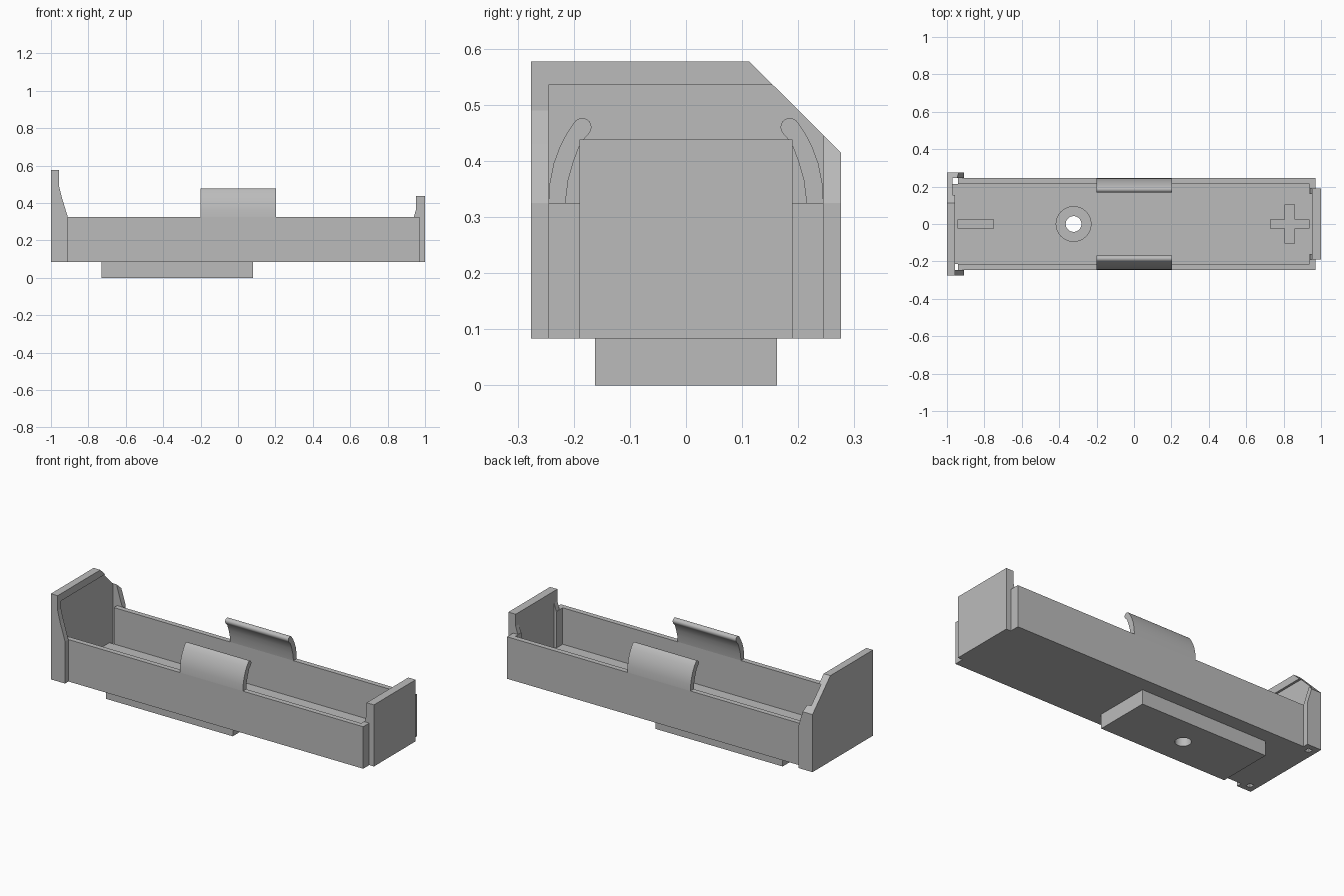
import bpy
import bmesh
import math
from mathutils import Vector

cube = bpy.data.objects.get("Cube")
if cube:
    bpy.data.objects.remove(cube, do_unlink=True)

grey = bpy.data.materials.new("plain grey")
grey.use_nodes = True
GREY = (0.5, 0.5, 0.5, 1)
grey.diffuse_color = GREY
grey.node_tree.nodes["Principled BSDF"].inputs["Base Color"].default_value = GREY

# Heights shared by several parts
BASE, FLOOR, RIM = 0.083, 0.115, 0.325


def prism(name, points, axis, lo, hi):
    """Extrude a closed profile along an axis (x: yz, y: xz, z: xy)."""
    def place(p, d):
        a, b = p
        return {"x": (d, a, b), "y": (a, d, b), "z": (a, b, d)}[axis]
    bm = bmesh.new()
    face = bm.faces.new([bm.verts.new(place(p, lo)) for p in points])
    out = bmesh.ops.extrude_face_region(bm, geom=[face])
    shift = Vector(place((0, 0), hi - lo))
    moved = [v for v in out["geom"] if isinstance(v, bmesh.types.BMVert)]
    bmesh.ops.translate(bm, verts=moved, vec=shift)
    bmesh.ops.recalc_face_normals(bm, faces=bm.faces)
    mesh = bpy.data.meshes.new(name)
    bm.to_mesh(mesh)
    bm.free()
    mesh.materials.append(grey)
    obj = bpy.data.objects.new(name, mesh)
    bpy.context.collection.objects.link(obj)
    return obj


def box(name, x, y, z):
    rect = [(x[0], y[0]), (x[1], y[0]), (x[1], y[1]), (x[0], y[1])]
    return prism(name, rect, "z", z[0], z[1])


def disc(name, x, radius, lo, hi):
    ring = [(x + radius * math.cos(math.tau * i / 48),
             radius * math.sin(math.tau * i / 48)) for i in range(48)]
    return prism(name, ring, "z", lo, hi)


def cut(obj, cutters):
    for c in cutters:
        c.hide_render = True
        c.hide_viewport = True
        mod = obj.modifiers.new(c.name, "BOOLEAN")
        mod.operation = "DIFFERENCE"
        mod.solver = "EXACT"
        mod.object = c


def smooth(obj):
    bpy.ops.object.select_all(action="DESELECT")
    obj.select_set(True)
    bpy.context.view_layer.objects.active = obj
    bpy.ops.object.shade_smooth_by_angle(angle=math.radians(35))


# Floor and mounting foot
floor = box("floor", (-0.97, 0.97), (-0.215, 0.215), (BASE, FLOOR))
foot = box("mounting_foot", (-0.73, 0.08), (-0.162, 0.162), (0, BASE))
smooth(floor)
smooth(foot)

# Screw hole, counterbore and engraved polarity marks
screw = disc("screw_hole_cutter", -0.323, 0.042, -0.1, 0.2)
bore = disc("counterbore_cutter", -0.323, 0.093, 0.05, 0.2)
mark = (FLOOR - 0.015, 0.2)
minus = box("minus_cutter", (-0.942, -0.75), (-0.025, 0.025), mark)
plus_a = box("plus_long_cutter", (0.73, 0.935), (-0.025, 0.025), mark)
plus_b = box("plus_cross_cutter", (0.807, 0.857), (-0.103, 0.103), mark)
cut(foot, [screw, bore])
cut(floor, [screw, bore, minus, plus_a, plus_b])

# Tall end plate with one clipped corner and a shallow recess
outline = [(-0.276, BASE), (0.276, BASE), (0.276, 0.415), (0.113, 0.577), (-0.276, 0.577)]
tall = prism("tall_end_plate", outline, "x", -1, -0.957)
recess = box("tall_recess_cutter", (-0.97, -0.8), (-0.245, 0.245), (BASE - 0.1, 0.535))
cut(tall, [recess])

# Curved spring clip profile with a rounded tip
tip_y, tip_z, tip_r = 0.185, 0.46, 0.0165
clip = [(0.215, RIM), (0.245, RIM), (0.243, 0.36), (0.236, 0.395),
        (0.225, 0.425), (0.212, 0.45)]
for i in range(10):
    a = math.radians(40 + 20 * i)
    clip.append((tip_y + tip_r * math.cos(a), tip_z + tip_r * math.sin(a)))
clip += [(0.188, 0.432), (0.2, 0.4), (0.21, 0.365)]

# Side profiles of the end flanges
tall_flange = [(-0.957, BASE), (-0.91, BASE), (-0.91, RIM), (-0.942, 0.43),
               (-0.957, 0.49)]
short_flange = [(0.955, RIM), (0.94, RIM), (0.955, 0.375)]

# Mirrored parts
for side, s in (("front", -1), ("back", 1)):
    box(side + "_wall", (-0.942, 0.97), sorted((s * 0.215, s * 0.245)), (BASE, RIM))
    # The flange on the clipped corner is shortened along the slope
    flange = prism(side + "_tall_flange", tall_flange, "y", *sorted((s * 0.245, s * 0.276)))
    if s > 0:
        slope = [(0.1, 0.59), (0.3, 0.391), (0.3, 0.59)]
        cut(flange, [prism("corner_cutter", slope, "x", -1.1, -0.8)])
    box(side + "_corner_post", (0.937, 0.97), sorted((s * 0.16, s * 0.215)), (FLOOR, RIM))
    prism(side + "_short_flange", short_flange, "y", *sorted((s * 0.16, s * 0.19)))
    smooth(prism(side + "_spring_clip", [(s * y, z) for y, z in clip], "x", -0.2, 0.203))

# Short end plate
short = box("short_end_plate", (0.953, 1), (-0.19, 0.19), (BASE, 0.438))
